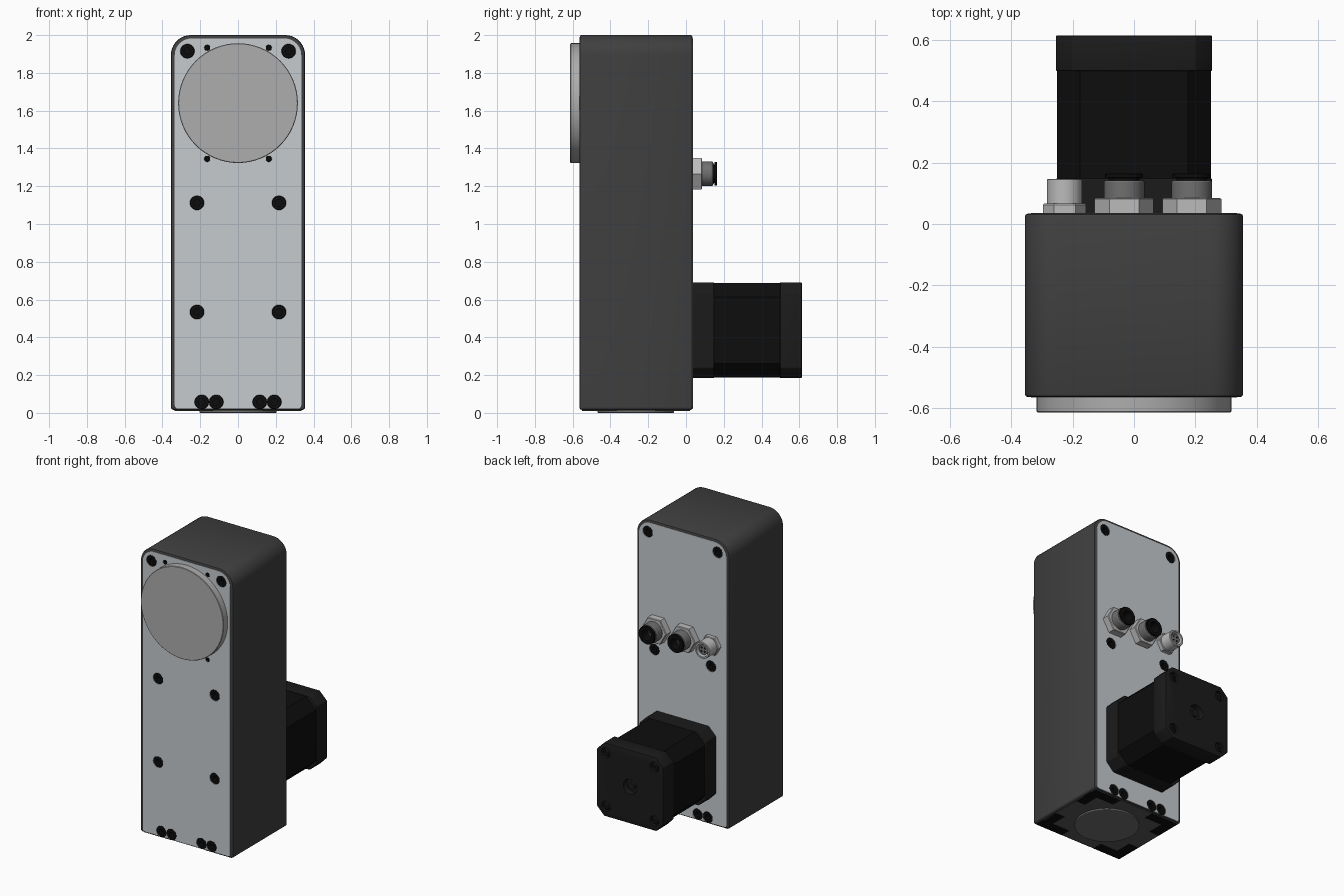
import bpy, bmesh
from math import sin, cos, pi, radians
from mathutils import Vector

if "Cube" in bpy.data.objects:
    bpy.data.objects.remove(bpy.data.objects["Cube"])

FRONT, BACK = -0.565, 0.036
NEG_Y, POS_Y, NEG_Z = (0, -1, 0), (0, 1, 0), (0, 0, -1)


def material(name, r, g=None, b=None):
    m = bpy.data.materials.new(name)
    m.diffuse_color = (r, g or r, b or r, 1)
    m.use_nodes = True
    m.node_tree.nodes["Principled BSDF"].inputs["Base Color"].default_value = m.diffuse_color
    return m


SHELL = material("dark_grey", 0.05)
PLATE = material("light_grey", 0.57, 0.60, 0.62)
DISC = material("mid_grey", 0.42)
METAL = material("metal", 0.5)
STEEL = material("dull_steel", 0.16)
CAP = material("motor_cap_black", 0.011)
BLACK = material("black", 0.004)
BASE = material("base_grey", 0.1)


def finish(name, bm, mat):
    bmesh.ops.remove_doubles(bm, verts=bm.verts, dist=1e-5)
    bmesh.ops.recalc_face_normals(bm, faces=bm.faces)
    me = bpy.data.meshes.new(name)
    bm.to_mesh(me)
    bm.free()
    ob = bpy.data.objects.new(name, me)
    bpy.context.collection.objects.link(ob)
    if mat:
        me.materials.append(mat)
    return ob


def outline(hx, z0, z1, rt, rb, seg):
    """Rectangle in xz with rounded (or chamfered, seg=1) corners."""
    pts = []
    for cx, cz, r, a0 in ((hx - rt, z1 - rt, rt, 0), (rt - hx, z1 - rt, rt, 90),
                          (rb - hx, z0 + rb, rb, 180), (hx - rb, z0 + rb, rb, 270)):
        for i in range(seg + 1):
            a = radians(a0 + 90 * i / seg)
            pts.append((cx + r * cos(a), cz + r * sin(a)))
    return pts


def prism(name, pts, y0, y1, mat, bevel=0):
    bm = bmesh.new()
    f = bm.faces.new([bm.verts.new((x, y0, z)) for x, z in pts])
    ext = bmesh.ops.extrude_face_region(bm, geom=[f])["geom"]
    bmesh.ops.translate(bm, vec=(0, y1 - y0, 0),
                        verts=[v for v in ext if isinstance(v, bmesh.types.BMVert)])
    ob = finish(name, bm, mat)
    if bevel:
        m = ob.modifiers.new("edge", "BEVEL")
        m.width, m.segments, m.limit_method = bevel, 2, "ANGLE"
    return ob


def lathe(name, prof, loc, axis, mat, n=32):
    """Spin a (radius, height) profile round an axis starting at loc."""
    q = Vector((0, 0, 1)).rotation_difference(Vector(axis))
    bm = bmesh.new()
    rings = []
    for r, h in prof:
        rings.append([bm.verts.new(q @ Vector((r * cos(2 * pi * i / n), r * sin(2 * pi * i / n), h))
                                   + Vector(loc)) for i in range(n)])
    for a, b in zip(rings, rings[1:]):
        for i in range(n):
            j = (i + 1) % n
            bm.faces.new((a[i], a[j], b[j], b[i]))
    return finish(name, bm, mat)


def rod(name, r, h0, h1, loc, axis, mat, n=32):
    return lathe(name, [(0, h0), (r, h0), (r, h1), (0, h1)], loc, axis, mat, n)


def box(name, x0, x1, y0, y1, z0, z1, mat):
    return prism(name, [(x0, z0), (x1, z0), (x1, z1), (x0, z1)], y0, y1, mat)


def cut(targets, holes):
    """Drill (loc, axis, radius, depth) holes in each target and apply."""
    cutters = [rod("cutter", r, -d, 0.03, loc, ax, None, 24) for loc, ax, r, d in holes]
    bpy.ops.object.select_all(action="DESELECT")
    for c in cutters:
        c.select_set(True)
    bpy.context.view_layer.objects.active = cutters[0]
    bpy.ops.object.join()
    cutter = bpy.context.view_layer.objects.active
    cutter.hide_render = True
    for t in targets:
        m = t.modifiers.new("holes", "BOOLEAN")
        m.operation, m.solver, m.object = "DIFFERENCE", "EXACT", cutter
        bpy.context.view_layer.objects.active = t
        for mod in list(t.modifiers):
            bpy.ops.object.modifier_apply(modifier=mod.name)
    bpy.data.objects.remove(cutter)


# Housing shell with front and back cover plates
shell = prism("housing_shell", outline(0.355, 0.016, 2.0, 0.105, 0.015, 10),
              FRONT + 0.002, BACK - 0.002, SHELL, 0.01)
plate_pts = outline(0.335, 0.022, 1.982, 0.088, 0.02, 10)
front_plate = prism("front_plate", plate_pts, FRONT, FRONT + 0.015, PLATE)
back_plate = prism("back_plate", plate_pts, BACK - 0.015, BACK, PLATE)

# Recessed socket screws in both plates
big = [(0.268, 1.915), (0.217, 1.112), (0.192, 0.058), (0.115, 0.058)]
screws = []
for s in (-1, 1):
    for x, z in big + [(0.217, 0.534)]:
        screws.append(((s * x, FRONT, z), NEG_Y, 0.038))
    for x, z in big:
        screws.append(((s * x, BACK, z), POS_Y, 0.038))
    for z in (1.933, 1.345):
        screws.append(((s * 0.163, FRONT, z), NEG_Y, 0.016))
cut([shell, front_plate, back_plate], [(p, a, r, 0.05) for p, a, r in screws])
for p, a, r in screws:
    lathe("plate_screw", [(0, -0.045), (r * 1.02, -0.045), (r * 1.02, -0.006), (r * 0.93, -0.002),
                          (r * 0.45, -0.002), (r * 0.45, -0.025), (0, -0.025)], p, a, BLACK, 24)

# Round output disc on the front
lathe("output_disc", [(0, -0.01), (0.317, -0.01), (0.317, 0.045), (0.314, 0.048), (0, 0.048)],
      (0, FRONT, 1.64), NEG_Y, DISC, 64)

# Underside: base plate, corner pads, round foot
box("base_plate", -0.335, 0.335, -0.55, 0.022, 0.012, 0.03, BASE)
for sx in (-1, 1):
    for sy in (-1, 1):
        cy = -0.264
        for i, (xa, xb, ya, yb) in enumerate(((0.13, 0.335, 0.216, 0.286),
                                              (0.265, 0.335, 0.10, 0.216))):
            xs = sorted((sx * xa, sx * xb))
            ys = sorted((cy + sy * ya, cy + sy * yb))
            box("corner_pad", *xs, *ys, 0.0105, 0.02, BLACK)
lathe("round_foot", [(0, -0.01), (0.203, -0.01), (0.203, 0.014), (0.2, 0.016), (0, 0.016)],
      (0, -0.266, 0.016), NEG_Z, STEEL, 64)

# Stepper motor: front flange, laminated core, end cap
MZ, H, END = 0.4375, 0.254, 0.613
for name, h, c, y0, y1, mat in (("motor_flange", H, 0.055, BACK - 0.005, 0.148, CAP),
                                ("motor_core", H - 0.004, 0.075, 0.14, 0.505, BLACK),
                                ("motor_end_cap", H, 0.055, 0.498, END, CAP)):
    ob = prism(name, outline(h, MZ - h, MZ + h, c, c, 1), y0, y1, mat, 0 if h < H else 0.004)
corners = [(sx * 0.186, END, MZ + sz * 0.186) for sx in (-1, 1) for sz in (-1, 1)]
cut([ob], [(p, POS_Y, 0.034, 0.03) for p in corners] + [((0, END, MZ), POS_Y, 0.052, 0.04)])
for x, y, z in corners:
    lathe("motor_screw", [(0, -0.03), (0.028, -0.03), (0.028, -0.012), (0.02, -0.004), (0, -0.004)],
          (x, y, z), POS_Y, CAP, 20)
    box("screw_cross", x - 0.016, x + 0.016, y - 0.01, y - 0.002, z - 0.004, z + 0.004, BLACK)
    box("screw_cross", x - 0.004, x + 0.004, y - 0.01, y - 0.0015, z - 0.016, z + 0.016, BLACK)
rod("motor_shaft_end", 0.024, -0.04, -0.012, (0, END, MZ), POS_Y, CAP, 24)

# Two push-in air fittings on the back
FZ = 1.266
for x in (-0.032, 0.188):
    p = (x, BACK, FZ)
    lathe("fitting_nut", [(0, -0.005), (0.096, -0.005), (0.096, 0.045), (0.091, 0.049), (0, 0.049)],
          p, POS_Y, METAL, 6)
    lathe("fitting_body", [(0, 0.04), (0.066, 0.04), (0.066, 0.1), (0.062, 0.106),
                           (0.037, 0.106), (0.037, 0.055), (0, 0.055)], p, POS_Y, STEEL)
    lathe("fitting_collar", [(0.036, 0.06), (0.05, 0.06), (0.05, 0.114), (0.062, 0.116),
                             (0.062, 0.126), (0.058, 0.129), (0.036, 0.129), (0.036, 0.06)],
          p, POS_Y, BLACK)

# Round electrical socket with pins
p = (-0.226, BACK, FZ)
lathe("socket_nut", [(0, -0.005), (0.07, -0.005), (0.07, 0.026), (0.066, 0.03), (0, 0.03)],
      p, POS_Y, METAL, 6)
lathe("socket_barrel", [(0, 0.02), (0.057, 0.02), (0.057, 0.108), (0.054, 0.111),
                        (0.044, 0.111), (0.044, 0.06), (0, 0.06)], p, POS_Y, METAL)
rod("socket_insert", 0.034, 0.05, 0.098, p, POS_Y, STEEL, 24)
for i in range(4):
    a = pi / 4 + i * pi / 2
    rod("socket_pin", 0.006, 0.09, 0.101,
        (p[0] + 0.018 * cos(a), p[1], p[2] + 0.018 * sin(a)), POS_Y, BLACK, 10)

# Smooth shading with sharp edges kept
bpy.ops.object.select_all(action="SELECT")
bpy.context.view_layer.objects.active = shell
bpy.ops.object.shade_smooth_by_angle(angle=radians(30))
